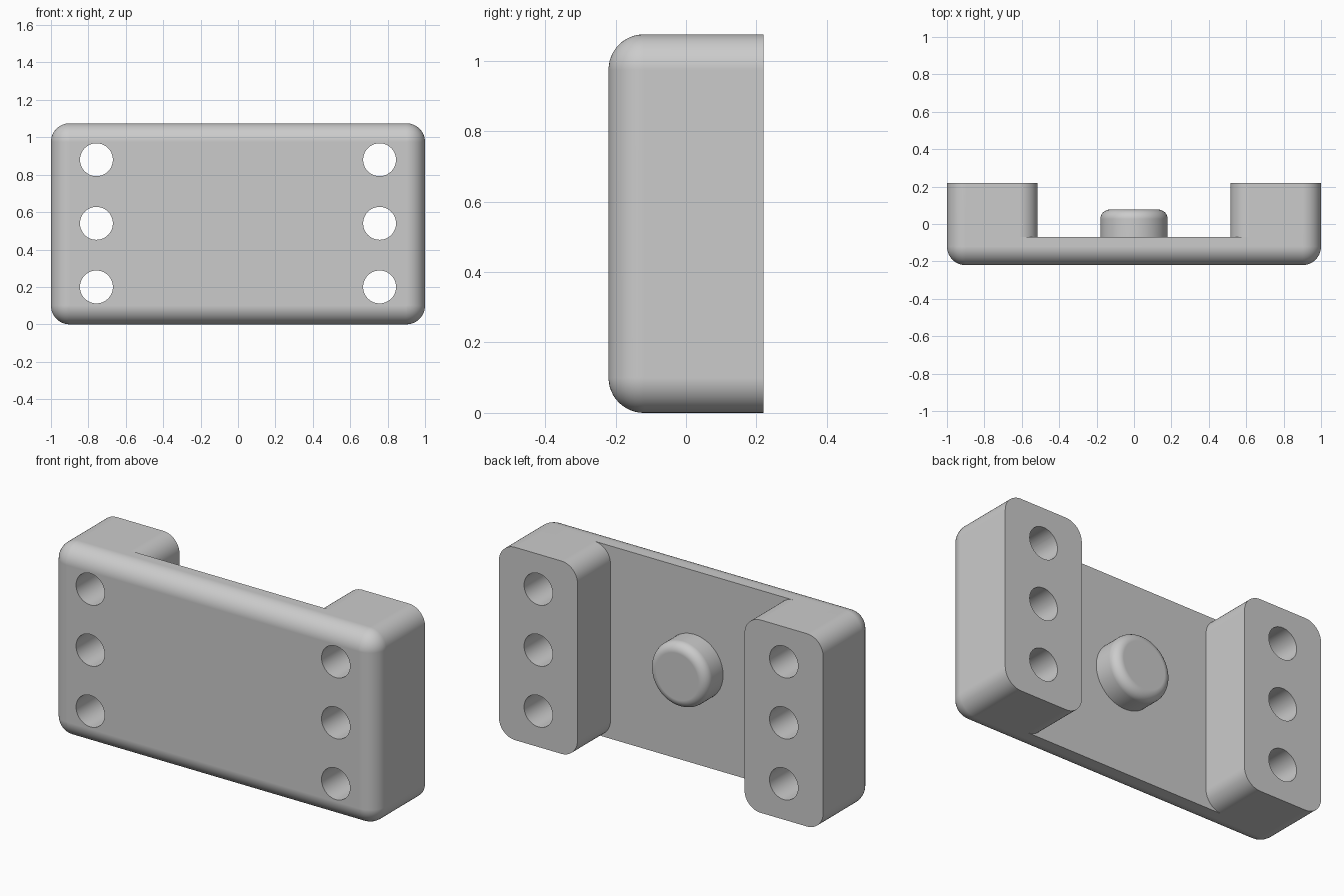
import bpy, bmesh
from math import cos, sin, pi

if "Cube" in bpy.data.objects:
    bpy.data.objects.remove(bpy.data.objects["Cube"], do_unlink=True)

HEIGHT = 1.075
FRONT, BACK, PLATE_BACK = -0.22, 0.22, -0.07
R = 0.1            # fillet radius of the block
LEG = 0.515        # inner side of each leg
MID = 0.54         # height of the centre line
SEG = 12

grey = bpy.data.materials.new("grey")
grey.use_nodes = True
colour = (0.6, 0.6, 0.6, 1)
grey.diffuse_color = colour
grey.node_tree.nodes["Principled BSDF"].inputs["Base Color"].default_value = colour


def arc(cx, cz, r, start, end, n=SEG):
    """Points of an arc in the x-z plane, angles in quarter turns."""
    angles = [(start + (end - start) * i / n) * pi / 2 for i in range(n + 1)]
    return [(cx + r * cos(a), cz + r * sin(a)) for a in angles]


def rounded_rect(inset):
    """Outline of the block, shrunk by inset."""
    x, r = 1 - R, R - inset
    corners = [(x, HEIGHT - R), (-x, HEIGHT - R), (-x, R), (x, R)]
    return [p for q, (cx, cz) in enumerate(corners) for p in arc(cx, cz, r, q, q + 1)]


def loft(name, layers, cap_start=True):
    """Solid through (y, outline) layers."""
    bm = bmesh.new()
    rings = [[bm.verts.new((x, y, z)) for x, z in pts] for y, pts in layers]
    n = len(rings[0])
    for a, b in zip(rings, rings[1:]):
        for i in range(n):
            j = (i + 1) % n
            bm.faces.new((a[i], a[j], b[j], b[i]))
    if cap_start:
        bm.faces.new(rings[0][::-1])
    bm.faces.new(rings[-1])
    bmesh.ops.remove_doubles(bm, verts=bm.verts, dist=1e-5)
    bmesh.ops.recalc_face_normals(bm, faces=bm.faces)
    mesh = bpy.data.meshes.new(name)
    bm.to_mesh(mesh)
    bm.free()
    mesh.materials.append(grey)
    obj = bpy.data.objects.new(name, mesh)
    bpy.context.collection.objects.link(obj)
    return obj


def activate(obj):
    bpy.ops.object.select_all(action='DESELECT')
    obj.select_set(True)
    bpy.context.view_layer.objects.active = obj


def cut(obj, cutter):
    cutter.hide_render = True
    mod = obj.modifiers.new("cut", 'BOOLEAN')
    mod.operation, mod.solver, mod.object = 'DIFFERENCE', 'EXACT', cutter
    activate(obj)
    bpy.ops.object.modifier_apply(modifier=mod.name)
    bpy.data.objects.remove(cutter, do_unlink=True)


def smooth(obj):
    activate(obj)
    bpy.ops.object.shade_smooth_by_angle(angle=pi / 6)
    mod = obj.modifiers.new("flat faces", 'WEIGHTED_NORMAL')
    mod.keep_sharp = True


# Block with a rounded front rim
rim = [(FRONT + R - R * cos(a), rounded_rect(R - R * sin(a)))
       for a in (i / SEG * pi / 2 for i in range(SEG + 1))]
bracket = loft("bracket", rim + [(BACK, rounded_rect(0))])

# Channel between the legs, flared so the legs get rounded inner corners
flare = LEG + R
half = [(flare, -0.2)] + arc(flare, R, R, 3, 2) \
    + arc(flare, HEIGHT - R, R, 2, 1) + [(flare, HEIGHT + 0.2)]
channel = half + [(-x, z) for x, z in reversed(half)]
cut(bracket, loft("channel_cutter", [(PLATE_BACK, channel), (BACK + 0.2, channel)]))

# Three through holes in each leg
for side in (-1, 1):
    for step in (-1, 0, 1):
        hole = arc(side * 0.757, MID + step * 0.34, 0.088, 0, 4, 48)[:-1]
        cut(bracket, loft("hole_cutter", [(FRONT - 0.1, hole), (BACK + 0.1, hole)]))
smooth(bracket)

# Round post with a filleted end
POST_R, POST_END, F = 0.18, 0.077, 0.05
layers = [(PLATE_BACK, POST_R)]
for i in range(9):
    a = i / 8 * pi / 2
    layers.append((POST_END - F + F * sin(a), POST_R - F + F * cos(a)))
post = loft("post", [(y, arc(0, MID, r, 0, 4, 64)[:-1]) for y, r in layers], cap_start=False)
smooth(post)
